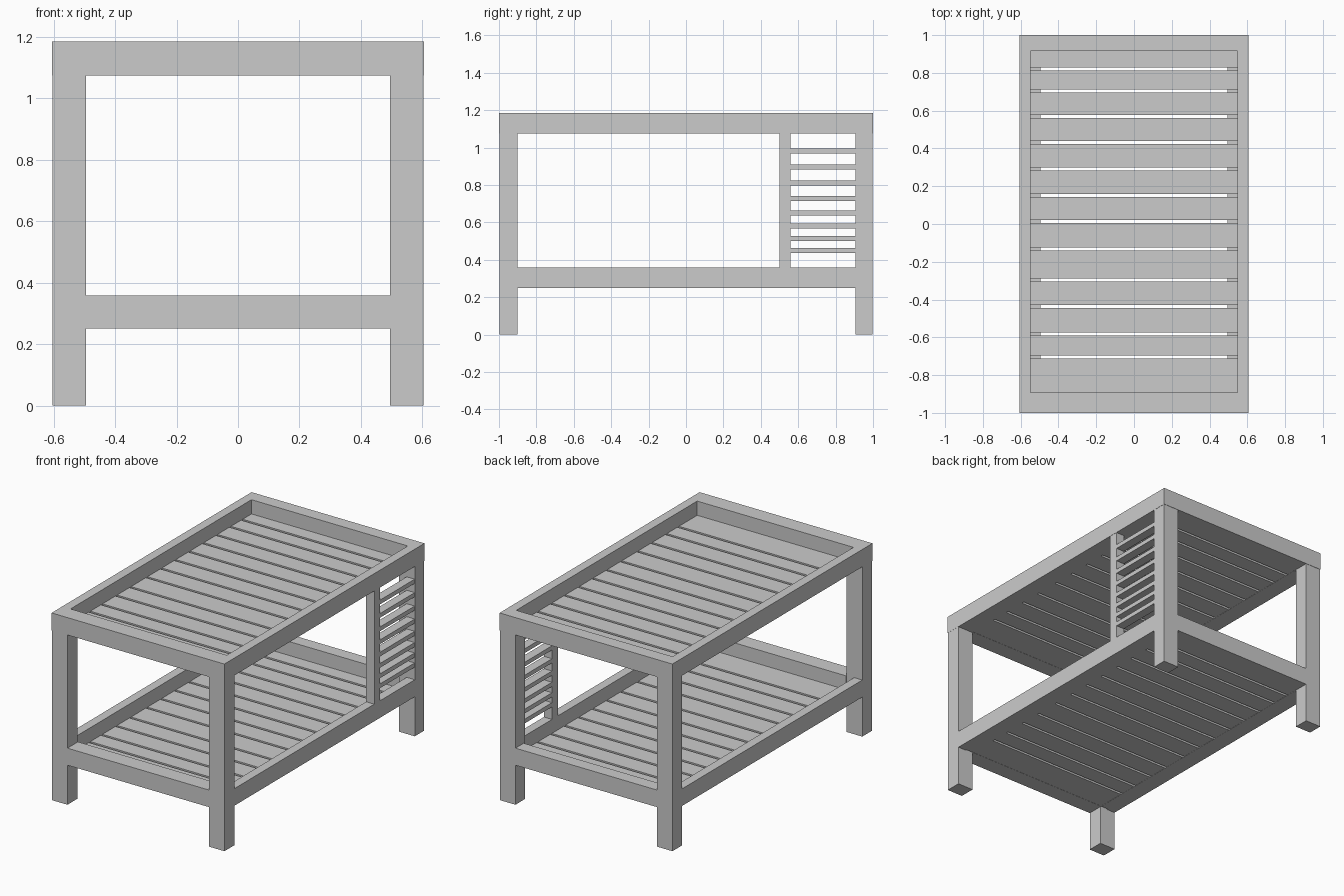
import bpy, bmesh
from mathutils import Vector

if "Cube" in bpy.data.objects:
    bpy.data.objects.remove(bpy.data.objects["Cube"])

HX, HY = 0.605, 1.0          # outer half sizes
IX = 0.547                   # inner face of the side rails
LX = 0.495                   # inner face of the legs and ledges
Y0, Y1 = -0.893, 0.916       # inner faces of the end rails


def boxes(name, items):
    """One object made of boxes given as (x0, x1, y0, y1, z0, z1)."""
    bm = bmesh.new()
    for x0, x1, y0, y1, z0, z1 in items:
        geo = bmesh.ops.create_cube(bm, size=1)
        size = Vector((x1 - x0, y1 - y0, z1 - z0))
        mid = Vector((x0 + x1, y0 + y1, z0 + z1)) / 2
        for v in geo["verts"]:
            v.co = v.co * size + mid
    me = bpy.data.meshes.new(name)
    bm.to_mesh(me)
    bm.free()
    ob = bpy.data.objects.new(name, me)
    bpy.context.collection.objects.link(ob)
    return ob


def both_sides(x0, x1, *rest):
    return [(x0, x1, *rest), (-x1, -x0, *rest)]


def shelf(name, z):
    """Thin slats resting on narrow side ledges."""
    gaps = [-0.703, -0.582, -0.436, -0.296, -0.132, 0.012, 0.152,
            0.292, 0.432, 0.568, 0.703, 0.82]
    starts = [Y0] + [g + 0.008 for g in gaps]
    ends = [g - 0.008 for g in gaps] + [Y1]
    boxes(name + "_slats", [(-IX, IX, a, b, z + 0.001, z + 0.02)
                            for a, b in zip(starts, ends)])
    boxes(name + "_ledges", both_sides(LX, IX, Y0, Y1, z, z + 0.012))


# Legs
for name, y0, y1 in (("front_legs", -0.998, -0.9), ("back_legs", 0.905, 0.998)):
    boxes(name, both_sides(LX, HX - 0.001, y0, y1, 0, 1.075))

# Top frame
boxes("top_side_rails", both_sides(IX, HX, Y0, Y1, 1.075, 1.185))
boxes("top_end_rails", [(-HX, HX, -HY, Y0, 1.075, 1.185),
                        (-HX, HX, Y1, HY, 1.075, 1.185)])

# Lower frame, fitted between the legs
boxes("lower_side_rails", both_sides(IX, HX - 0.001, -0.9, 0.905, 0.25, 0.358))
boxes("lower_end_rails", [(-LX, LX, -0.998, Y0, 0.25, 0.358),
                          (-LX, LX, Y1, 0.998, 0.25, 0.358)])

# Slatted shelves
shelf("top_shelf", 1.075)
shelf("lower_shelf", 0.25)

# Slatted side panel, right side only
boxes("panel_post", [(IX, HX - 0.001, 0.5, 0.558, 0.358, 1.075)])
panel_z = [0.45, 0.513, 0.579, 0.65, 0.728, 0.81, 0.895, 0.98]
boxes("panel_slats", [(IX, HX - 0.002, 0.558, 0.905, z - 0.013, z + 0.014)
                      for z in panel_z])
